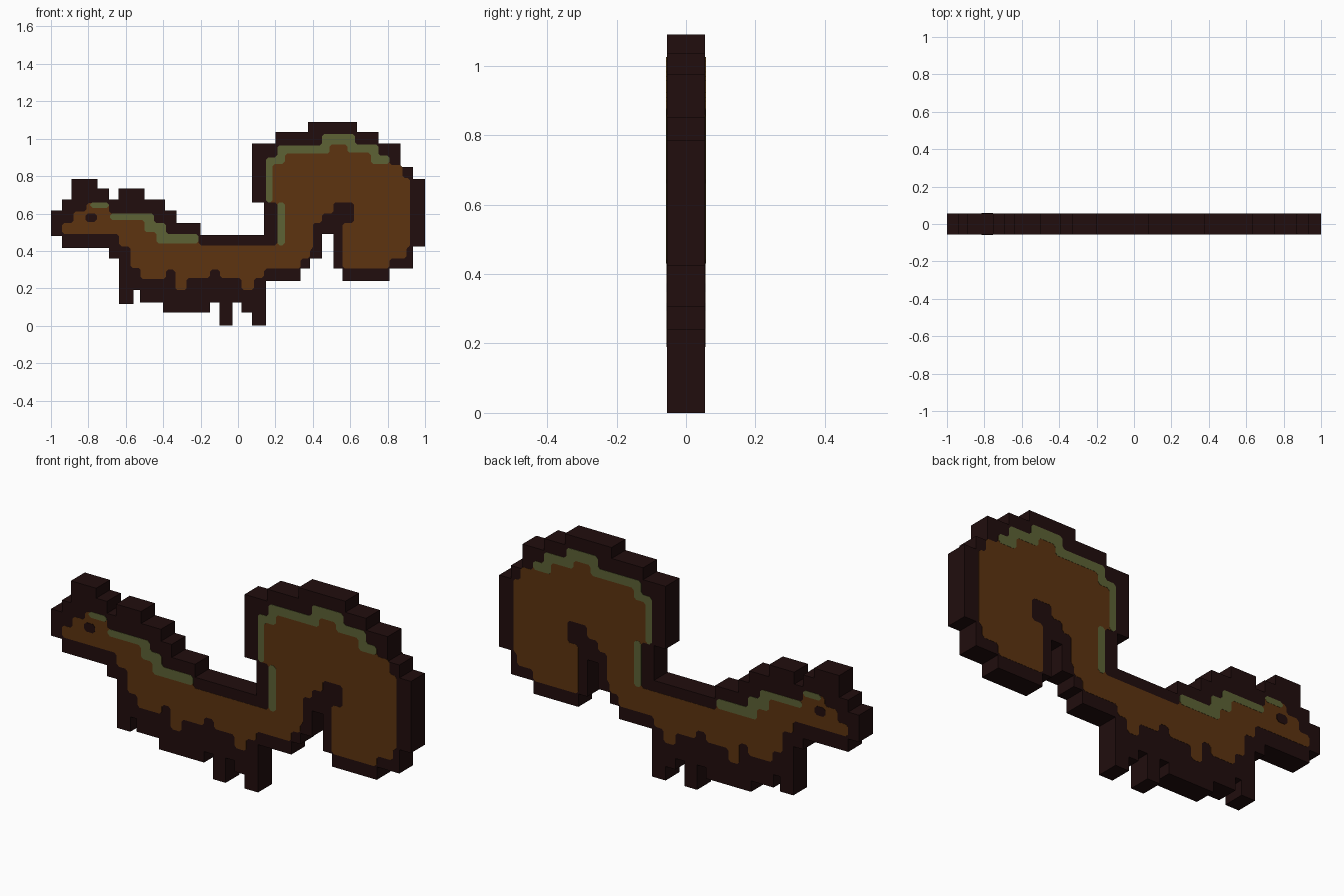
import bpy, bmesh
from mathutils import Vector

if "Cube" in bpy.data.objects:
    bpy.data.objects.remove(bpy.data.objects["Cube"])


def material(name, rgb):
    m = bpy.data.materials.new(name)
    m.diffuse_color = (*rgb, 1)
    m.use_nodes = True
    m.node_tree.nodes["Principled BSDF"].inputs["Base Color"].default_value = m.diffuse_color
    return m


DARK = material("dark_outline", (0.015, 0.004, 0.004))
BROWN = material("brown_fur", (0.110, 0.034, 0.005))
GREEN = material("olive_highlight", (0.109, 0.122, 0.036))


def stepped(steps):
    """Stepped outline: each (x, z) moves sideways to x, then up or down to z."""
    pts, z_prev = [], steps[-1][1]
    for x, z in steps:
        pts += [Vector((x, z_prev)), Vector((x, z))]
        z_prev = z
    return pts


def chamfered(pts, r=0.012):
    """Cut every corner slightly for the softened painted edges."""
    out = []
    for i, p in enumerate(pts):
        for q in (pts[i - 1], pts[(i + 1) % len(pts)]):
            d = q - p
            out.append(p + d.normalized() * min(r, d.length * 0.4))
    return out


def slab(name, pts, y0, y1, mat):
    bm = bmesh.new()
    face = bm.faces.new([bm.verts.new((p.x, y0, p.y)) for p in pts])
    ext = bmesh.ops.extrude_face_region(bm, geom=[face])
    for v in ext["geom"]:
        if isinstance(v, bmesh.types.BMVert):
            v.co.y = y1
    bmesh.ops.recalc_face_normals(bm, faces=bm.faces[:])
    mesh = bpy.data.meshes.new(name)
    bm.to_mesh(mesh)
    bm.free()
    mesh.materials.append(mat)
    ob = bpy.data.objects.new(name, mesh)
    bpy.context.collection.objects.link(ob)
    return ob


def plate(name, steps, height, mat):
    """Thin painted plate on the front, mirrored to the back."""
    ob = slab(name, chamfered(stepped(steps)), -T - height, -T + 0.001, mat)
    ob.modifiers.new("both_sides", "MIRROR").use_axis = (False, True, False)


T = 0.055  # half thickness

# Dark silhouette: head, back, tail, then belly and legs
body = [
    (-.89, .785), (-.75, .735), (-.69, .675), (-.64, .735), (-.50, .675),
    (-.39, .615), (-.33, .55), (-.20, .485), (.14, .66), (.075, .975),
    (.20, 1.035), (.375, 1.09), (.635, 1.035), (.75, .975), (.87, .85),
    (.935, .785), (1.0, .425), (.935, .305), (.81, .24), (.56, .305),
    (.51, .49), (.45, .36), (.385, .305), (.335, .24), (.15, 0),
    (.075, .07), (.02, .125), (-.03, 0), (-.10, .125), (-.15, .07),
    (-.40, .125), (-.525, .19), (-.56, .115), (-.635, .36), (-.69, .415),
    (-.94, .48), (-1.0, .615), (-.94, .675)]
slab("body_silhouette", stepped(body), -T, T, DARK)

# Brown fur
plate("fur", [
    (-.94, .55), (-.88, .61), (-.81, .655), (-.69, .60), (-.45, .55),
    (-.385, .49), (-.21, .43), (.21, .66), (.15, .90), (.21, .96),
    (.45, 1.025), (.625, .97), (.75, .91), (.81, .86), (.88, .79),
    (.92, .42), (.90, .36), (.81, .305), (.56, .55), (.62, .66),
    (.51, .60), (.45, .55), (.40, .41), (.385, .36), (.335, .305),
    (.14, .255), (.085, .19), (.02, .255), (-.095, .30), (-.15, .255),
    (-.275, .19), (-.335, .30), (-.385, .25), (-.52, .31), (-.575, .425),
    (-.635, .49)], 0.001, BROWN)

# Olive highlights along the upper edges
plate("brow_highlight", [(-.79, .66), (-.69, .63)], 0.002, GREEN)
plate("neck_highlight", [
    (-.685, .60), (-.45, .55), (-.385, .49), (-.21, .44), (-.435, .50),
    (-.50, .565)], 0.002, GREEN)
plate("back_highlight", [(.21, .66), (.25, .43)], 0.002, GREEN)
plate("tail_highlight", [
    (.15, .90), (.21, .965), (.45, 1.025), (.625, .97), (.75, .91),
    (.81, .865), (.71, .925), (.585, .97), (.49, .92), (.25, .865),
    (.185, .66)], 0.002, GREEN)

# Eye
plate("eye", [(-.815, .60), (-.755, .555)], 0.003, DARK)
